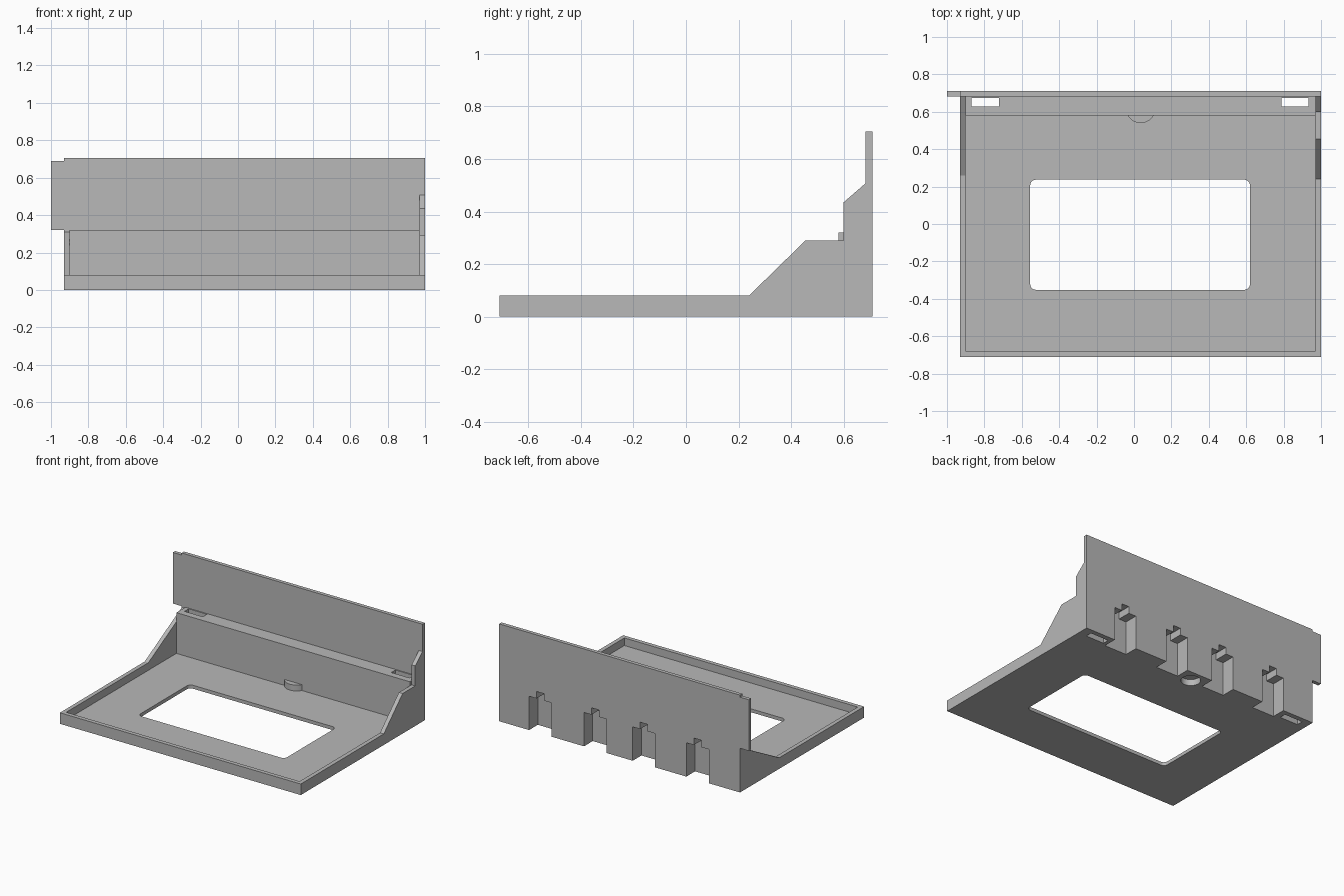
import bpy
import bmesh
import math
from mathutils import Vector

cube = bpy.data.objects.get("Cube")
if cube:
    bpy.data.objects.remove(cube, do_unlink=True)

grey = bpy.data.materials.new("plain_grey")
grey.use_nodes = True
colour = (0.48, 0.48, 0.48, 1)
grey.diffuse_color = colour
grey.node_tree.nodes["Principled BSDF"].inputs["Base Color"].default_value = colour

# How a flat profile point (a, b) plus depth d maps to space for each axis
PLACE = {
    "x": lambda a, b, d: Vector((d, a, b)),
    "y": lambda a, b, d: Vector((a, d, b)),
    "z": lambda a, b, d: Vector((a, b, d)),
}


def prism(name, points, axis, lo, hi):
    """Extrude a flat profile along an axis into a closed solid."""
    bm = bmesh.new()
    base = bm.faces.new([bm.verts.new(PLACE[axis](a, b, lo)) for a, b in points])
    out = bmesh.ops.extrude_face_region(bm, geom=[base])
    verts = [v for v in out["geom"] if isinstance(v, bmesh.types.BMVert)]
    bmesh.ops.translate(bm, verts=verts, vec=PLACE[axis](0, 0, hi - lo))
    bmesh.ops.recalc_face_normals(bm, faces=bm.faces)
    mesh = bpy.data.meshes.new(name)
    bm.to_mesh(mesh)
    bm.free()
    mesh.materials.append(grey)
    obj = bpy.data.objects.new(name, mesh)
    bpy.context.collection.objects.link(obj)
    return obj


def rect(x0, y0, x1, y1):
    return [(x0, y0), (x1, y0), (x1, y1), (x0, y1)]


def rounded_rect(x0, y0, x1, y1, r, steps=5):
    corners = [(x1 - r, y1 - r), (x0 + r, y1 - r), (x0 + r, y0 + r), (x1 - r, y0 + r)]
    points = []
    for i, (cx, cy) in enumerate(corners):
        for s in range(steps + 1):
            t = math.pi / 2 * (i + s / steps)
            points.append((cx + r * math.cos(t), cy + r * math.sin(t)))
    return points


def circle(cx, cy, r, n=40):
    return [(cx + r * math.cos(math.tau * i / n), cy + r * math.sin(math.tau * i / n))
            for i in range(n)]


def combine(body, part, operation):
    """Merge a part into the body or cut it out, then discard the part."""
    mod = body.modifiers.new(part.name, "BOOLEAN")
    mod.operation = operation
    mod.solver = "EXACT"
    mod.object = part
    bpy.context.view_layer.objects.active = body
    bpy.ops.object.modifier_apply(modifier=mod.name)
    bpy.data.objects.remove(part, do_unlink=True)


RIGHT, LEFT, FRONT, BACK = -0.93, 1.0, -0.71, 0.71
WALL, RIM, FLOOR, SHELF, TOP, PLATE = 0.03, 0.08, 0.025, 0.32, 0.705, 0.683

# Floor, raised rear shelf and tall back plate in one cross-section
body = prism("mounting_tray", [
    (FRONT, 0), (BACK, 0), (BACK, TOP), (PLATE, TOP), (PLATE, SHELF),
    (0.58, SHELF), (0.58, FLOOR), (FRONT, FLOOR)], "x", RIGHT + WALL, LEFT - WALL)

# Stepped left wall, sloped right wall, front rim, side tab and round boss
parts = [
    prism("left_wall", [
        (FRONT, 0), (BACK, 0), (BACK, TOP), (PLATE, TOP), (PLATE, 0.507), (0.6, 0.435),
        (0.6, 0.29), (0.455, 0.29), (0.24, RIM), (FRONT, RIM)], "x", LEFT - WALL, LEFT),
    prism("right_wall", [
        (FRONT, 0), (BACK, 0), (BACK, TOP), (PLATE, TOP), (PLATE, SHELF - 0.01),
        (0.26, RIM), (FRONT, RIM)], "x", RIGHT, RIGHT + WALL),
    prism("front_rim", rect(FRONT, 0, FRONT + WALL, RIM), "x", RIGHT, LEFT),
    prism("side_tab", rect(-1.0, SHELF, RIGHT, 0.69), "y", PLATE, BACK),
    prism("round_boss", circle(0.036, 0.62, 0.08), "z", 0, 0.068),
]
for part in parts:
    combine(body, part, "UNION")

# Window, shelf slots and the blind round recess underneath
cutters = [
    prism("window_cut", rounded_rect(-0.555, -0.352, 0.62, 0.237, 0.03), "z", -0.1, 0.2),
    prism("right_slot", rect(-0.868, 0.628, -0.722, 0.675), "z", -0.1, 0.5),
    prism("left_slot", rect(0.788, 0.628, 0.934, 0.675), "z", -0.1, 0.5),
    prism("recess_cut", circle(0.036, 0.62, 0.065), "z", -0.1, 0.045),
]
# Stepped notches along the rear
for centre in (0.67, 0.23, -0.16, -0.59):
    half = [(0.09, -0.1), (0.09, 0.245), (0.03, 0.245), (0.03, 0.295)]
    outline = [(centre + a, b) for a, b in half]
    outline += [(centre - a, b) for a, b in reversed(half)]
    cutters.append(prism("rear_notch", outline, "y", 0.61, 0.8))
for cutter in cutters:
    combine(body, cutter, "DIFFERENCE")

# Soften only the curved walls
bpy.ops.object.select_all(action="DESELECT")
body.select_set(True)
bpy.context.view_layer.objects.active = body
bpy.ops.object.shade_smooth_by_angle(angle=math.radians(25))
